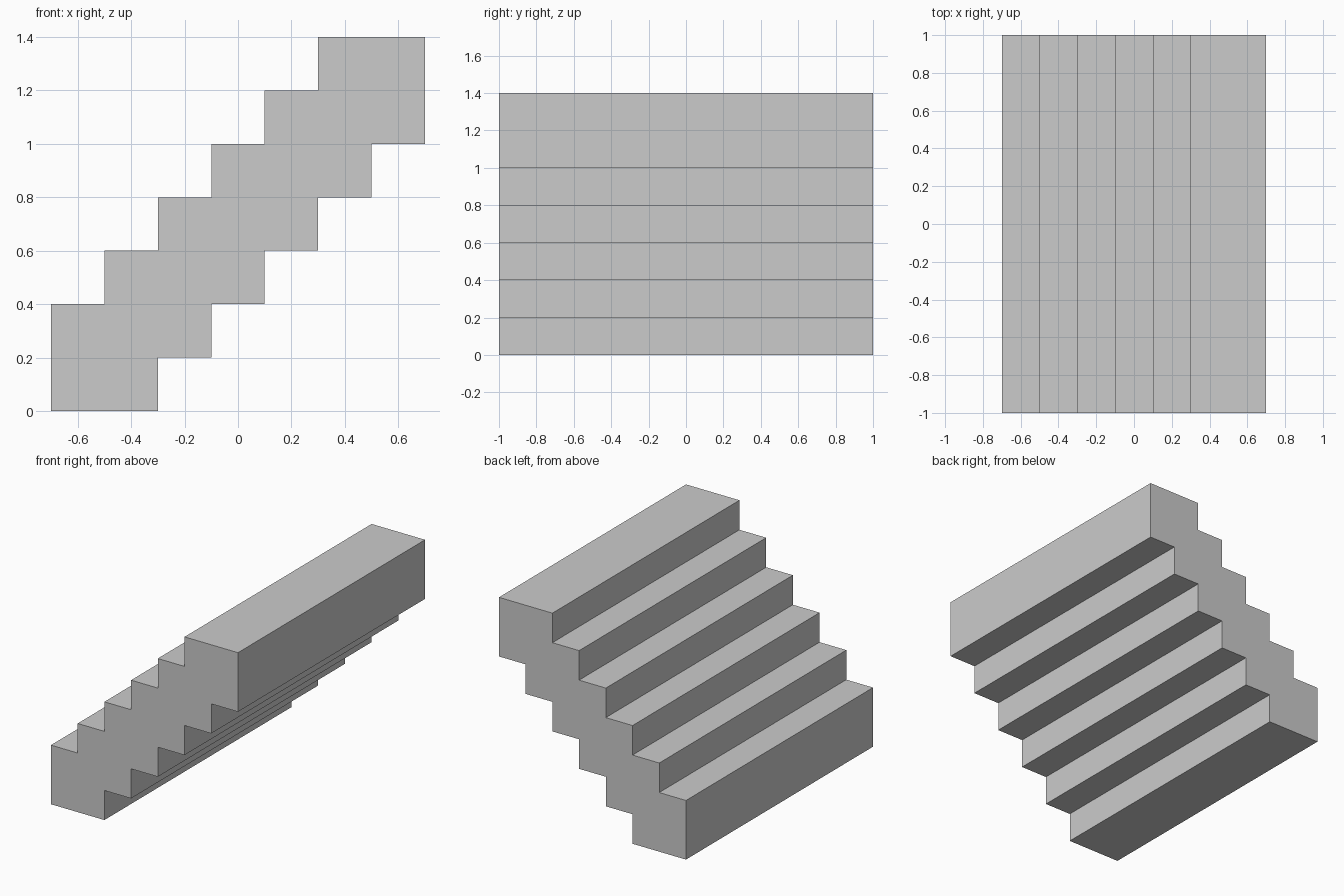
import bpy
import bmesh

if "Cube" in bpy.data.objects:
    bpy.data.objects.remove(bpy.data.objects["Cube"])

STEPS, STEP, THICK, WIDTH = 6, 0.2, 0.4, 2.0
X0 = -0.7

# Stepped side profile: up along the treads, then back down the underside
upper, lower = [], []
for i in range(STEPS):
    x, z = X0 + STEP * i, STEP * i
    upper += [(x, z + THICK - (STEP if i else THICK)), (x, z + THICK)]
    lower += [(x + THICK, z), (x + THICK, z + (STEP if i < STEPS - 1 else THICK))]
profile = upper + lower[::-1]

# Extrude the profile across the full width
bm = bmesh.new()
side = bm.faces.new([bm.verts.new((x, -WIDTH / 2, z)) for x, z in profile])
result = bmesh.ops.extrude_face_region(bm, geom=[side], use_keep_orig=True)
moved = [g for g in result["geom"] if isinstance(g, bmesh.types.BMVert)]
bmesh.ops.translate(bm, verts=moved, vec=(0, WIDTH, 0))
bmesh.ops.recalc_face_normals(bm, faces=bm.faces)

mesh = bpy.data.meshes.new("staircase")
bm.to_mesh(mesh)
bm.free()
bpy.context.collection.objects.link(bpy.data.objects.new("staircase", mesh))
